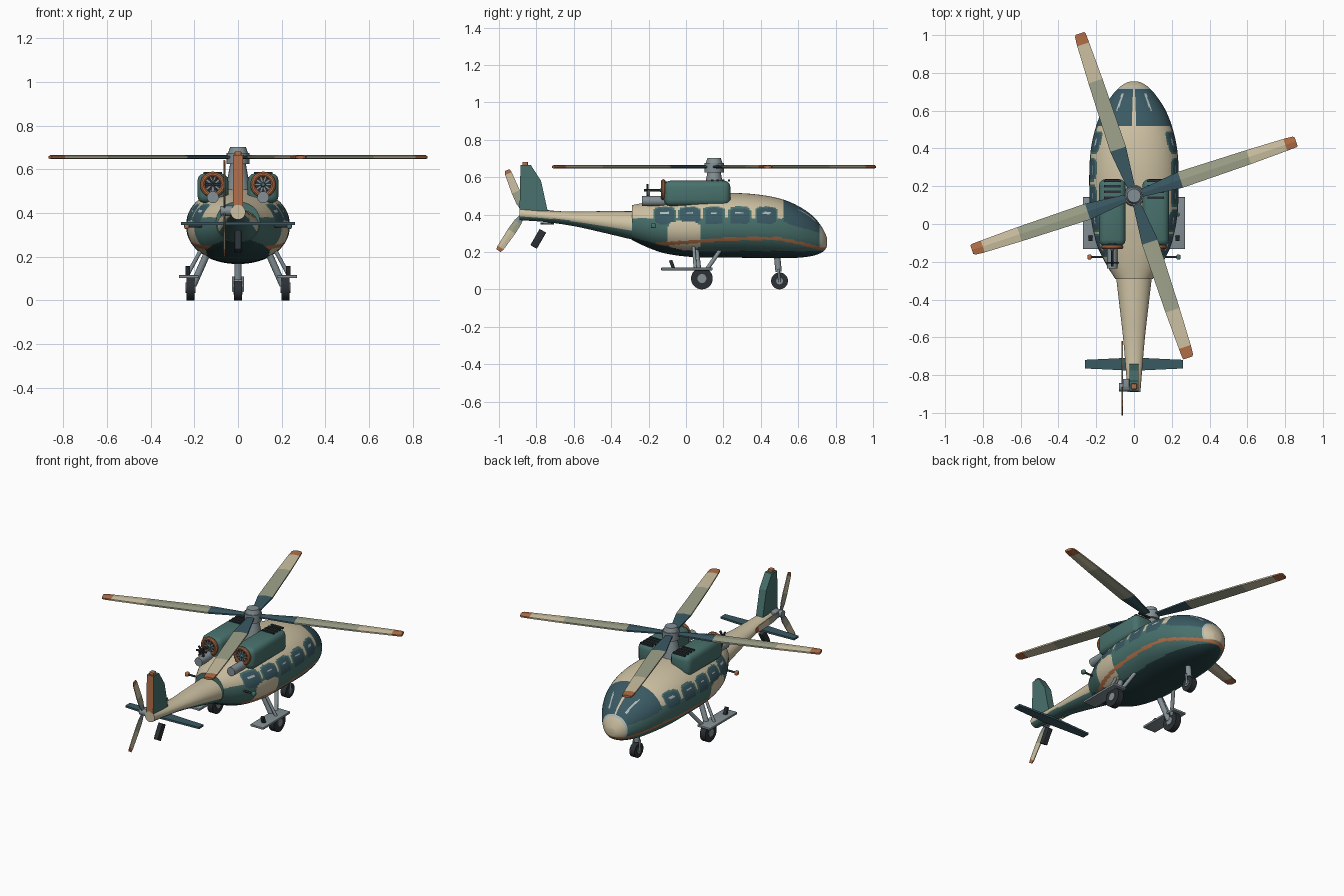
import bpy, bmesh, math
from math import pi, cos, sin, radians
from mathutils import Matrix, Vector

if "Cube" in bpy.data.objects:
    bpy.data.objects.remove(bpy.data.objects["Cube"])

# Flat colours
PALETTE = {
    "teal": (.065, .165, .15), "blue_glass": (.042, .10, .125), "dark_teal": (.018, .05, .055),
    "cream": (.62, .54, .37), "orange": (.45, .16, .065), "grey": (.23, .28, .30),
    "rubber": (.025, .03, .035), "sage": (.35, .37, .26), "light": (.42, .50, .50),
}
MATS = {}
for key, rgb in PALETTE.items():
    m = bpy.data.materials.new(key)
    m.use_nodes = True
    m.diffuse_color = (*rgb, 1)
    bsdf = m.node_tree.nodes["Principled BSDF"]
    bsdf.inputs["Base Color"].default_value = (*rgb, 1)
    bsdf.inputs["Roughness"].default_value = .7
    MATS[key] = m


def finish(name, bm, colours, rule=None, smooth=True):
    """Turn a bmesh into an object; rule(centre, normal) picks a colour name per face."""
    bmesh.ops.recalc_face_normals(bm, faces=bm.faces)
    if rule:
        for f in bm.faces:
            f.material_index = colours.index(rule(f.calc_center_median(), f.normal))
    me = bpy.data.meshes.new(name)
    bm.to_mesh(me)
    bm.free()
    for c in colours:
        me.materials.append(MATS[c])
    if smooth:
        me.shade_smooth()
        me.set_sharp_from_angle(angle=radians(35))
    ob = bpy.data.objects.new(name, me)
    bpy.context.collection.objects.link(ob)
    return ob


def box(name, colour, centre, size, bevel=0, rot=None):
    bm = bmesh.new()
    bmesh.ops.create_cube(bm, size=1, matrix=Matrix.Diagonal((*size, 1)))
    if bevel:
        bmesh.ops.bevel(bm, geom=bm.edges[:], offset=bevel, segments=3, profile=.5, affect='EDGES')
    bm.transform(Matrix.Translation(centre) @ (rot or Matrix()))
    return finish(name, bm, [colour])


def rod(name, colour, a, b, r1, r2=None, segs=20):
    a, b = Vector(a), Vector(b)
    bm = bmesh.new()
    mat = Matrix.Translation((a + b) / 2) @ (b - a).to_track_quat('Z', 'Y').to_matrix().to_4x4()
    bmesh.ops.create_cone(bm, cap_ends=True, segments=segs, radius1=r1,
                          radius2=r1 if r2 is None else r2, depth=(b - a).length, matrix=mat)
    return finish(name, bm, [colour])


def ring(name, colour, centre, major, minor, segs=32, sides=10):
    """Torus whose axis runs along y."""
    bm = bmesh.new()
    loops = [[bm.verts.new(Vector(centre) + Vector((
        (major + minor * cos(2 * pi * j / sides)) * cos(2 * pi * i / segs),
        minor * sin(2 * pi * j / sides),
        (major + minor * cos(2 * pi * j / sides)) * sin(2 * pi * i / segs))))
        for j in range(sides)] for i in range(segs)]
    for i in range(segs):
        p, q = loops[i - 1], loops[i]
        for j in range(sides):
            bm.faces.new((p[j - 1], p[j], q[j], q[j - 1]))
    return finish(name, bm, [colour])


def loft(name, stations, sub, segs, colours, rule, power):
    """Smooth hull through (y, half width, bottom, top) stations."""
    pts = [Vector(s) for s in stations]
    pts = [2 * pts[0] - pts[1]] + pts + [2 * pts[-1] - pts[-2]]
    rows = []
    for i in range(1, len(pts) - 2):
        a, b, c, d = pts[i - 1:i + 3]
        last = i == len(pts) - 3
        for k in range(sub + last):
            t = k / sub
            rows.append(.5 * (2 * b + (c - a) * t + (2 * a - 5 * b + 4 * c - d) * t ** 2
                              + (3 * b - a - 3 * c + d) * t ** 3))
    bm = bmesh.new()
    loops = []
    for y, w, lo, hi in rows:
        loop = []
        for j in range(segs):
            u, v = cos(2 * pi * j / segs), sin(2 * pi * j / segs)
            u, v = (math.copysign(abs(q) ** (2 / power), q) for q in (u, v))
            loop.append(bm.verts.new((w * u, y, (lo + hi) / 2 + (hi - lo) / 2 * v)))
        loops.append(loop)
    for p, q in zip(loops, loops[1:]):
        for j in range(segs):
            bm.faces.new((p[j - 1], p[j], q[j], q[j - 1]))
    bm.faces.new(loops[0])
    bm.faces.new(loops[-1])
    return finish(name, bm, colours, rule)


# Fuselage with painted bands, cabin windows and windscreen
WINDOWS = (-.115, .02, .15, .287, .43)


def hull_paint(c, n):
    x, y, z = abs(c.x), c.y, c.z
    if z < .205 + max(0, -y) * .25:
        return "dark_teal"
    if y > .715 and z > .225:
        return "light" if y < .722 else "cream"
    stripe = .252 + .02 * sin(y * 4) - max(0, y - .5) * .17
    if abs(z - stripe) < .009 and y > -.2:
        return "orange"
    if ((y + .01) / .09) ** 4 + ((z - .287) / .078) ** 4 < 1:
        return "cream"
    for w in WINDOWS:
        d = ((y - w) / .052) ** 4 + ((z - .392) / .043) ** 4
        if d < 1:
            return "light" if abs(z - .408) < .005 and abs(y - w) < .022 else "blue_glass"
        if d < 1.9:
            return "teal"
    if y > .52 and z > .36 - .3 * (y - .52):
        wiper = .06 + (.69 - y) * .35
        if x < .006:
            return "cream"
        return "light" if .6 < y < .69 and abs(x - wiper) < .005 and z > .36 else "blue_glass"
    return "cream" if z > .38 else "teal"


loft("fuselage", [(-.29, .10, .265, .45), (-.2, .155, .222, .468), (-.1, .2, .19, .485),
                  (.05, .23, .172, .505), (.25, .237, .17, .515), (.4, .228, .167, .505),
                  (.52, .2, .167, .48), (.61, .163, .17, .44), (.68, .117, .18, .39),
                  (.725, .076, .197, .335), (.75, .035, .222, .285), (.755, .004, .25, .256)],
     14, 144, ["teal", "blue_glass", "dark_teal", "cream", "orange", "light"], hull_paint, 2.15)

# Tail boom, cream above and dark below
loft("tail_boom", [(-.27, .096, .262, .418), (-.45, .075, .305, .418), (-.6, .058, .338, .416),
                   (-.75, .045, .36, .422), (-.89, .034, .37, .437)],
     8, 48, ["cream", "teal"], lambda c, n: "teal" if n.z < -.45 else "cream", 2)

# Tail fin with orange trailing face
bm = bmesh.new()
outline = [(-.89, .42), (-.74, .42), (-.775, .58), (-.83, .665), (-.885, .665)]
base = bm.faces.new([bm.verts.new((-.024, y, z)) for y, z in outline])
ext = bmesh.ops.extrude_face_region(bm, geom=[base])["geom"]
bmesh.ops.translate(bm, vec=(.048, 0, 0), verts=[v for v in ext if isinstance(v, bmesh.types.BMVert)])
finish("tail_fin", bm, ["teal", "orange"], lambda c, n: "orange" if n.y < -.7 else "teal", False)
box("fin_beacon", "orange", (0, -.86, .672), (.03, .03, .02), .004)

# Stabiliser and tail skid
bm = bmesh.new()
bmesh.ops.create_cube(bm, size=1)
for v in bm.verts:
    tip = abs(v.co.x) > .4
    v.co = (v.co.x * .52, -.742 + v.co.y * .07, .352 + v.co.z * .012)
bmesh.ops.subdivide_edges(bm, edges=[e for e in bm.edges if abs(e.verts[0].co.x - e.verts[1].co.x) > .1], cuts=1)
for v in bm.verts:
    if abs(v.co.x) > .2:
        v.co.y = -.742 + (v.co.y + .742) * .65
finish("stabiliser", bm, ["blue_glass"], smooth=False)
box("tail_skid", "rubber", (0, -.79, .27), (.03, .04, .1), .004, Matrix.Rotation(radians(-30), 4, 'X'))


def blade(name, stations, thick, matrix):
    """Flat blade from (radius, leading, trailing, colour of the band that follows)."""
    bm = bmesh.new()
    loops = [[bm.verts.new((r, y, z)) for y, z in
              ((lead, -thick / 4), (lead, thick / 4), ((lead + trail) / 2, thick / 2),
               (trail, thick / 4), (trail, -thick / 4), ((lead + trail) / 2, -thick / 2))]
             for r, lead, trail, _ in stations]
    colours = list(dict.fromkeys(s[3] for s in stations))
    for p, q, s in zip(loops, loops[1:], stations):
        for j in range(6):
            bm.faces.new((p[j - 1], p[j], q[j], q[j - 1])).material_index = colours.index(s[3])
    bm.faces.new(loops[0]).material_index = colours.index(stations[0][3])
    bm.faces.new(loops[-1]).material_index = colours.index(stations[-1][3])
    bm.transform(matrix)
    return finish(name, bm, colours, smooth=False)


# Main rotor
hub = Vector((0, .15, .655))
MAIN = [(.04, .02, -.02, "blue_glass"), (.26, .046, -.042, "sage"), (.64, .04, -.038, "cream"),
        (.845, .034, -.032, "orange"), (.895, .03, -.03, "orange"), (.905, .022, -.025, "orange")]
for i in range(4):
    blade("main_rotor_blade", MAIN, .018,
          Matrix.Translation(hub) @ Matrix.Rotation(radians(18.5 + 90 * i), 4, 'Z'))
rod("rotor_mast", "grey", (0, .15, .49), (0, .15, .63), .06, .035)
rod("rotor_hub", "grey", (0, .15, .625), (0, .15, .675), .052, .052, 12)
rod("rotor_cap", "grey", (0, .15, .675), (0, .15, .702), .045, .036)

# Tail rotor on the -x side
tail_hub = Matrix.Translation((-.062, -.865, .41))
swing = Matrix(((0, 0, 1, 0), (1, 0, 0, 0), (0, 1, 0, 0), (0, 0, 0, 1)))
TAIL = [(.015, .01, -.01, "grey"), (.06, .021, -.021, "sage"), (.12, .023, -.023, "cream"),
        (.225, .019, -.019, "orange"), (.245, .013, -.015, "orange")]
for angle in (112, 236, 356):
    blade("tail_rotor_blade", TAIL, .01, tail_hub @ Matrix.Rotation(radians(angle), 4, 'X') @ swing)
rod("tail_rotor_hub", "grey", (-.08, -.865, .41), (-.02, -.865, .41), .022)
box("tail_gearbox", "grey", (-.042, -.845, .41), (.035, .05, .05), .006)

for s in (-1, 1):
    side = "right" if s < 0 else "left"
    # Engine pod, exhaust with fan, intake slots and auxiliary units
    x = s * .115
    box(side + "_engine", "teal", (x, .06, .513), (.142, .355, .137), .035)
    ring(side + "_exhaust_ring", "orange", (x, -.122, .53), .047, .012)
    rod(side + "_exhaust_core", "rubber", (x, -.124, .53), (x, -.1, .53), .046)
    for i in range(10):
        a = 2 * pi * i / 10
        box(side + "_exhaust_vane", "grey", (x + .027 * cos(a), -.126, .53 + .027 * sin(a)),
            (.03, .005, .006), 0, Matrix.Rotation(-a, 4, 'Y'))
    rod(side + "_exhaust_hub", "teal", (x, -.14, .53), (x, -.12, .53), .008, .016)
    for i in range(4):
        box(side + "_intake_slot", "rubber", (x, .14 + .03 * i, .583), (.085, .013, .01))
    rod(side + "_auxiliary_unit", "grey", (x, -.235, .472), (x, -.11, .472), .027)
    if s < 0:
        rod(side + "_probe", "rubber", (x, -.225, .53), (x, -.13, .53), .006)
        for i in range(3):
            box("probe_vane", "rubber", (x, -.205, .53), (.07, .01, .009), 0,
                Matrix.Rotation(pi / 3 * i, 4, 'Y'))
        rod("probe_post", "grey", (x, -.2, .47), (x, -.2, .53), .008)

    # Main landing gear with step
    w = s * .217
    rod(side + "_tyre", "rubber", (w - .019, .085, .058), (w + .019, .085, .058), .058, segs=32)
    rod(side + "_wheel_hub", "grey", (w - .022, .085, .058), (w + .022, .085, .058), .024)
    rod(side + "_main_strut", "grey", (s * .13, .05, .24), (s * .205, .07, .07), .016)
    rod(side + "_drag_strut", "grey", (s * .14, .19, .22), (s * .2, .1, .09), .011)
    rod(side + "_side_strut", "grey", (s * .17, .04, .23), (s * .235, .05, .11), .009)
    box(side + "_step", "grey", (s * .225, .005, .109), (.09, .275, .014), .003)
    box(side + "_step_pad", "rubber", (s * .23, -.075, .135), (.022, .018, .045), .003,
        Matrix.Rotation(radians(20), 4, 'X'))

    # Navigation light
    rod(side + "_light_arm", "rubber", (s * .14, -.175, .34), (s * .225, -.175, .34), .006)
    box(side + "_navigation_light", "orange" if s < 0 else "teal", (s * .235, -.175, .34),
        (.022, .026, .026), .007)

# Nose gear
rod("nose_tyre", "rubber", (-.018, .5, .045), (.018, .5, .045), .045, segs=32)
rod("nose_wheel_hub", "grey", (-.021, .5, .045), (.021, .5, .045), .018)
rod("nose_strut", "grey", (0, .485, .2), (0, .495, .095), .017)
for s in (-1, 1):
    rod("nose_fork", "grey", (s * .022, .494, .11), (s * .022, .5, .04), .006)
